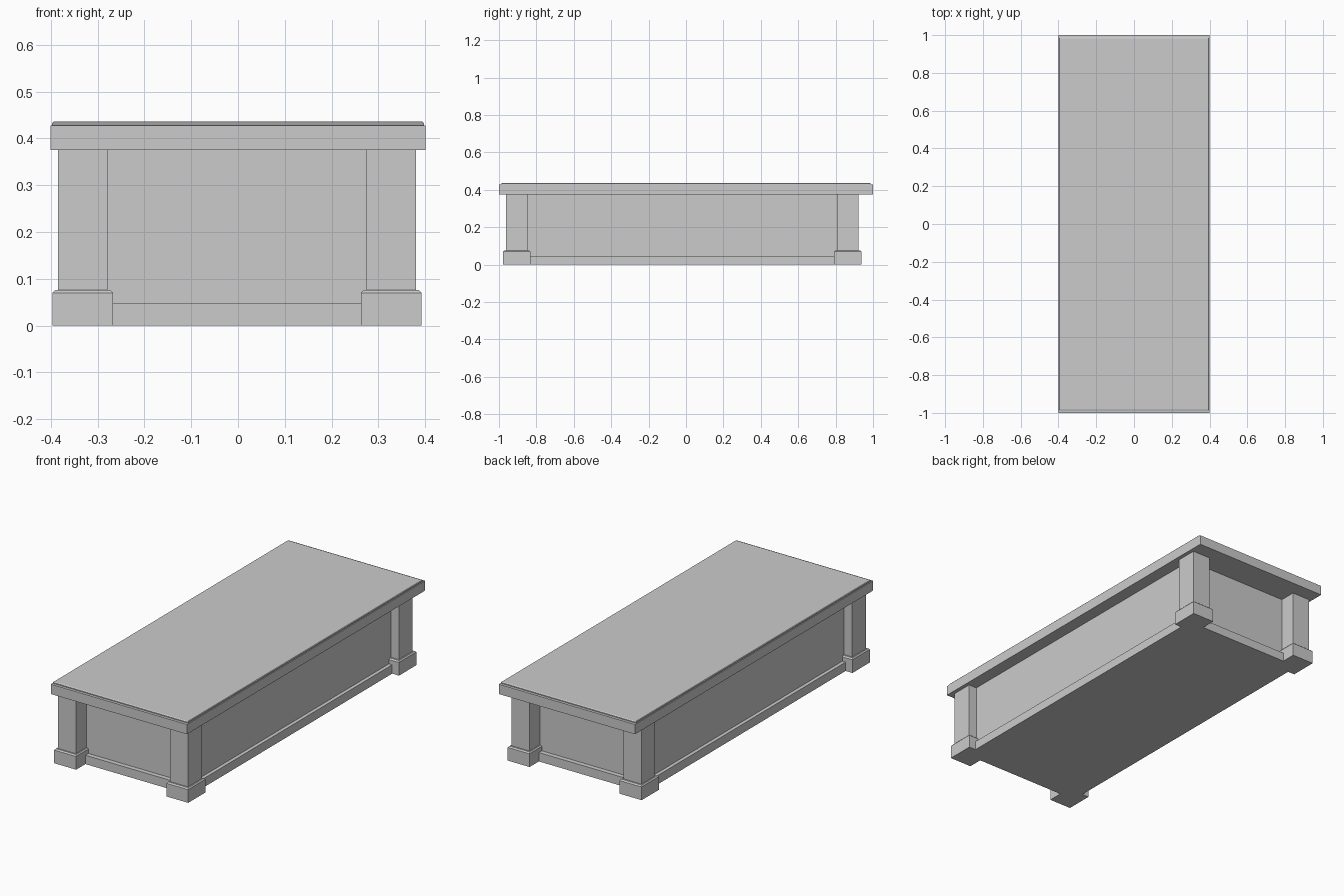
import bpy, bmesh

if "Cube" in bpy.data.objects:
    bpy.data.objects.remove(bpy.data.objects["Cube"])

CX, CY = -0.002, -0.02  # centre of the body below the lid


def stack(name, x, y, rings):
    """Closed solid lofted through rectangular rings (half_x, half_y, z)."""
    bm = bmesh.new()
    loops = []
    for hx, hy, z in rings:
        corners = ((-1, -1), (1, -1), (1, 1), (-1, 1))
        loops.append([bm.verts.new((sx * hx, sy * hy, z)) for sx, sy in corners])
    bm.faces.new(loops[0][::-1])
    bm.faces.new(loops[-1])
    for a, b in zip(loops, loops[1:]):
        for i in range(4):
            j = (i + 1) % 4
            bm.faces.new((a[i], a[j], b[j], b[i]))
    mesh = bpy.data.meshes.new(name)
    bm.to_mesh(mesh)
    bm.free()
    ob = bpy.data.objects.new(name, mesh)
    ob.location = (x, y, 0)
    bpy.context.collection.objects.link(ob)
    return ob


# recessed body panels
stack("body_panels", CX, CY, [(0.335, 0.855, 0.04), (0.335, 0.855, 0.376)])

# base board around the bottom
stack("base_board", CX, CY, [(0.354, 0.88, 0), (0.354, 0.88, 0.047)])

# corner pillars, each on a foot with a chamfered top
for sy, end in ((-1, "front"), (1, "back")):
    for sx, side in ((-1, "left"), (1, "right")):
        px, py = CX + sx * 0.3295, CY + sy * 0.885
        stack(f"{end}_{side}_pillar", px, py,
              [(0.0525, 0.0575, 0.07), (0.0525, 0.0575, 0.376)])
        stack(f"{end}_{side}_foot", px, py,
              [(0.0645, 0.073, 0), (0.0645, 0.073, 0.07), (0.059, 0.066, 0.076)])

# lid slab with a small stepped, softened top edge
stack("lid", 0, 0, [(0.4, 1.0, 0.375), (0.4, 1.0, 0.427), (0.397, 0.988, 0.428),
                    (0.397, 0.988, 0.433), (0.394, 0.982, 0.436)])
